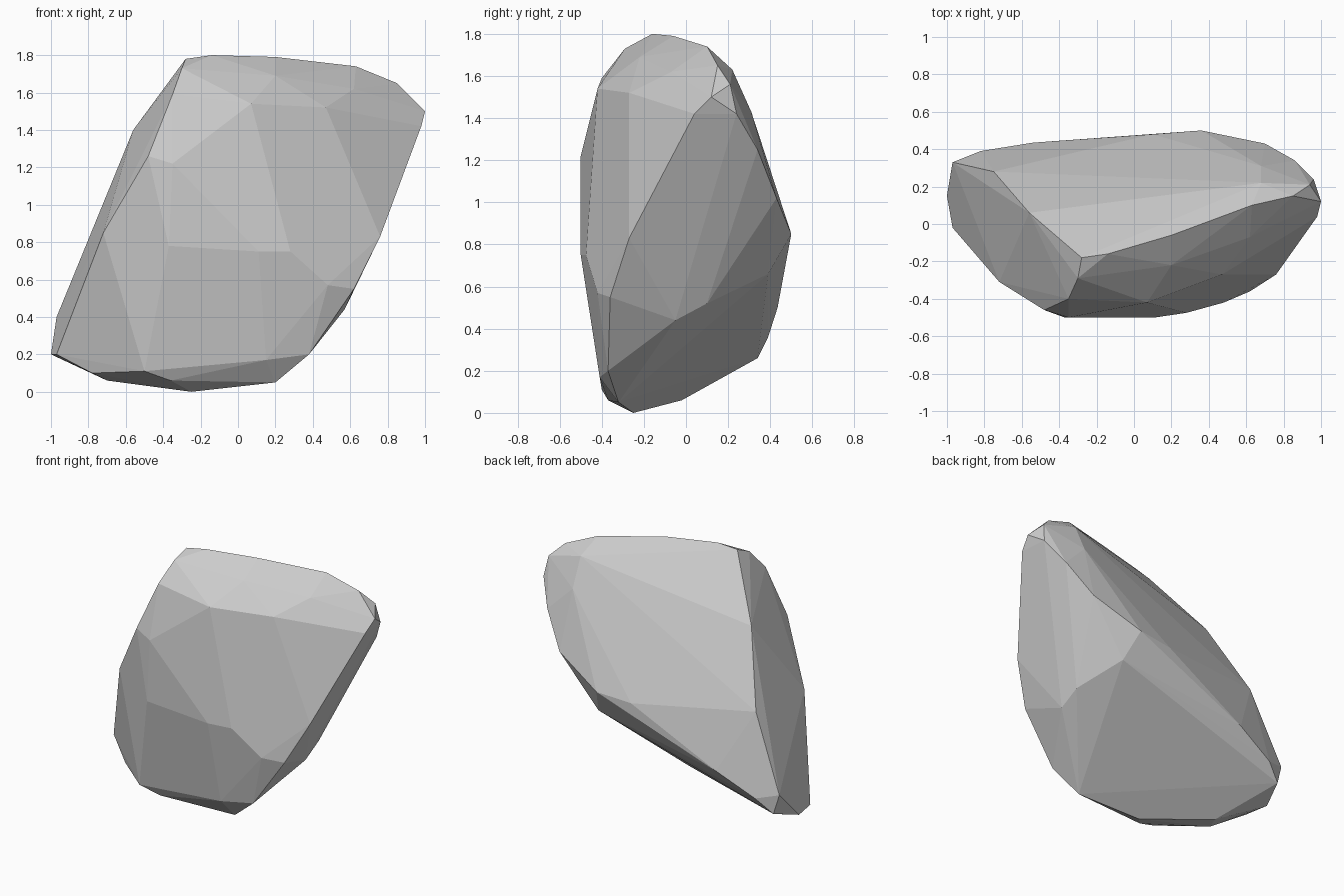
import bpy
import bmesh

# Corner points of the faceted boulder, grouped by zone
corners = [
    # top ridge
    (-.28, -.18, 1.78), (-.14, -.16, 1.80), (.2, -.06, 1.79), (.63, .1, 1.74),
    (.85, .15, 1.65), (-.3, -.29, 1.73), (.68, .22, 1.63), (.2, -.22, 1.69),
    (.62, -.07, 1.62),
    # right tip
    (.94, .21, 1.56), (1, .12, 1.5), (.98, .04, 1.42), (.96, .24, 1.42),
    # front, upper to lower
    (-.35, -.4, 1.59), (.07, -.42, 1.54), (.47, -.27, 1.52),
    (-.48, -.46, 1.26), (-.35, -.5, 1.22), (-.37, -.5, .78), (.11, -.5, .75),
    (.28, -.475, .75), (.76, -.27, .83), (.62, -.36, .55), (-.72, -.31, .85),
    (.48, -.42, .57), (-.5, -.4, .11), (-.36, -.37, .06), (.15, -.41, .17),
    (.38, -.37, .2), (.2, -.32, .05),
    # left end
    (-.56, .06, 1.4), (-.75, .28, .92), (-.97, .33, .4), (-1, .15, .2),
    (-.97, -.02, .2), (-.93, .34, .26),
    # back
    (-.54, .435, .5), (-.82, .39, .36), (.1, .48, .83),
    (.36, .5, .85), (.7, .43, 1.02), (.86, .34, 1.25), (.68, .31, 1.43),
    # underside
    (-.25, -.25, 0), (-.7, -.02, .06), (.42, .39, .66), (.57, -.05, .44),
    (-.78, -.16, .1), (.57, .1, .52),
]

# Wrap the corners in a convex hull
bm = bmesh.new()
for c in corners:
    bm.verts.new(c)
bmesh.ops.convex_hull(bm, input=bm.verts[:])
loose = [v for v in bm.verts if not v.link_faces]
bmesh.ops.delete(bm, geom=loose, context='VERTS')

# Merge nearly coplanar triangles into broad flat facets
bmesh.ops.dissolve_limit(bm, angle_limit=0.04, verts=bm.verts[:], edges=bm.edges[:])
bmesh.ops.recalc_face_normals(bm, faces=bm.faces[:])

mesh = bpy.data.meshes.new("boulder")
bm.to_mesh(mesh)
bm.free()
boulder = bpy.data.objects.new("boulder", mesh)
bpy.context.collection.objects.link(boulder)
